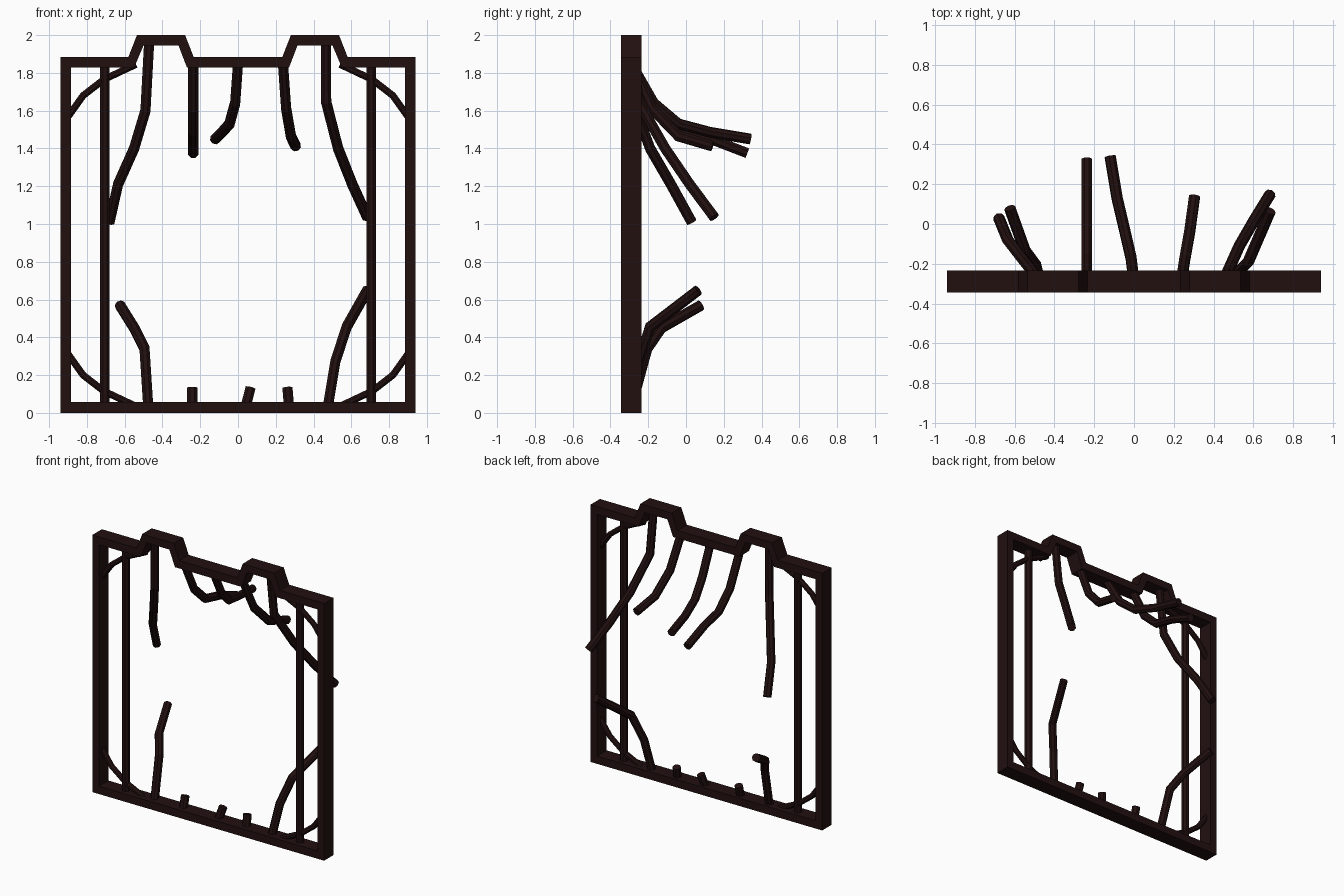
import bpy, bmesh, math
from mathutils import Vector, Matrix

if "Cube" in bpy.data.objects:
    bpy.data.objects.remove(bpy.data.objects["Cube"])

rust = bpy.data.materials.new("dark rusty iron")
rust.diffuse_color = (0.016, 0.005, 0.005, 1)
rust.use_nodes = True
rust.node_tree.nodes["Principled BSDF"].inputs["Base Color"].default_value = rust.diffuse_color

Y0, Y1, YC = -0.345, -0.235, -0.29


def finish(name, bm):
    bmesh.ops.recalc_face_normals(bm, faces=bm.faces)
    me = bpy.data.meshes.new(name)
    bm.to_mesh(me)
    bm.free()
    me.materials.append(rust)
    ob = bpy.data.objects.new(name, me)
    bpy.context.collection.objects.link(ob)
    return ob


def bar(name, pts, r, sides=8):
    """Sweep a round bar along a path with mitred bends."""
    pts = [Vector(p) for p in pts]
    bm = bmesh.new()
    d = (pts[1] - pts[0]).normalized()
    u = d.cross(Vector((0, 1, 0))).normalized()
    v = d.cross(u)
    ring = [bm.verts.new(pts[0] + r * (u * math.cos(a) + v * math.sin(a)))
            for a in (2 * math.pi * (i + .5) / sides for i in range(sides))]
    bm.faces.new(ring)
    for i in range(1, len(pts)):
        d = (pts[i] - pts[i - 1]).normalized()
        n = d
        if i < len(pts) - 1:
            n = (d + (pts[i + 1] - pts[i]).normalized()).normalized()
        # slide the previous ring along the bar onto the mitre plane
        new = [bm.verts.new(w.co + d * ((pts[i] - w.co).dot(n) / d.dot(n))) for w in ring]
        for k in range(sides):
            j = (k + 1) % sides
            bm.faces.new((ring[k], ring[j], new[j], new[k]))
        ring = new
    bm.faces.new(ring)
    return finish(name, bm)


# outer frame: outer and inner outlines of one half, mirrored, joined into a ring
outer = [(0.94, 0), (0.94, 1.885), (0.58, 1.885), (0.535, 2.0), (0.28, 2.0), (0.235, 1.885)]
inner = [(0.885, 0.057), (0.885, 1.828), (0.55, 1.828), (0.50, 1.945), (0.315, 1.945), (0.27, 1.828)]
outer += [(-x, z) for x, z in reversed(outer)]
inner += [(-x, z) for x, z in reversed(inner)]
bm = bmesh.new()
rings = [[bm.verts.new((x, y, z)) for x, z in loop]
         for loop, y in ((outer, Y0), (outer, Y1), (inner, Y1), (inner, Y0))]
for a in range(4):
    p, q = rings[a], rings[(a + 1) % 4]
    for k in range(len(p)):
        j = (k + 1) % len(p)
        bm.faces.new((p[k], p[j], q[j], q[k]))
finish("outer_frame", bm)

# upright bars and corner braces on both sides
for s, side in ((-1, "left"), (1, "right")):
    bar(f"{side}_upright", [(s * 0.705, YC, 0.03), (s * 0.705, YC, 1.85)], 0.028)
    bar(f"{side}_top_brace", [(s * x, YC, z) for x, z in
        ((0.92, 1.54), (0.82, 1.68), (0.71, 1.765), (0.54, 1.845))], 0.02)
    bar(f"{side}_bottom_brace", [(s * x, YC, z) for x, z in
        ((0.92, 0.34), (0.82, 0.20), (0.71, 0.115), (0.54, 0.035))], 0.02)

# broken bars bent backwards
R = 0.029
bar("bent_bar_upper_left", [(-0.47, YC, 1.97), (-0.49, -0.265, 1.6), (-0.55, -0.19, 1.4),
                            (-0.635, -0.08, 1.21), (-0.68, 0.03, 1.01)], R)
bar("bent_bar_upper_right", [(0.465, YC, 1.97), (0.467, -0.25, 1.645), (0.53, -0.11, 1.4),
                             (0.605, 0.02, 1.21), (0.685, 0.15, 1.035)], R)
bar("bent_bar_top_left", [(-0.237, YC, 1.85), (-0.237, -0.17, 1.61), (-0.237, -0.04, 1.49),
                          (-0.237, 0.13, 1.45), (-0.237, 0.325, 1.375)], R)
bar("bent_bar_top_middle", [(0, YC, 1.85), (-0.015, -0.17, 1.64), (-0.045, -0.04, 1.53),
                            (-0.085, 0.13, 1.485), (-0.12, 0.34, 1.45)], R)
bar("bent_bar_top_right", [(0.238, YC, 1.85), (0.255, -0.18, 1.61), (0.28, -0.04, 1.465),
                           (0.305, 0.14, 1.412)], R)
bar("bent_bar_lower_left", [(-0.475, YC, 0.03), (-0.495, -0.205, 0.34), (-0.55, -0.13, 0.45),
                            (-0.625, 0.08, 0.57)], R)
bar("bent_bar_lower_right", [(0.475, YC, 0.03), (0.515, -0.25, 0.27), (0.575, -0.19, 0.455),
                             (0.685, 0.065, 0.65)], R)

# snapped stubs on the bottom rail
for name, x0, x1 in (("left", -0.242, -0.242), ("middle", 0.04, 0.066), ("right", 0.27, 0.262)):
    bar(f"{name}_stub", [(x0, YC, 0.03), (x1, -0.265, 0.132)], R)
